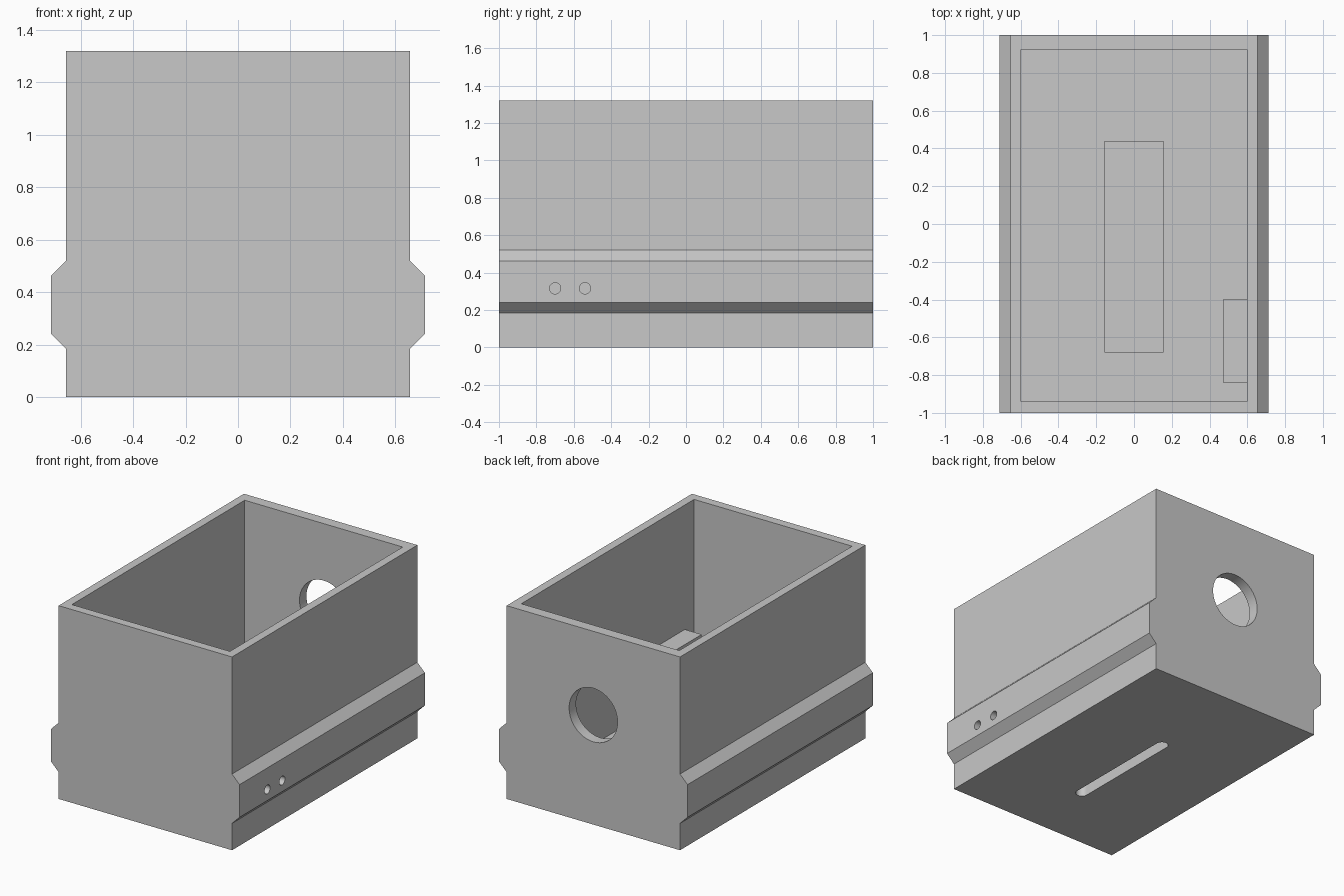
import bpy, bmesh, math
from mathutils import Matrix, Vector

cube = bpy.data.objects.get("Cube")
if cube:
    bpy.data.objects.remove(cube, do_unlink=True)

grey = bpy.data.materials.new("plain grey")
grey.use_nodes = True
tone = (0.58, 0.58, 0.58, 1)
grey.diffuse_color = tone
grey.node_tree.nodes["Principled BSDF"].inputs["Base Color"].default_value = tone


def prism(name, outline, depth):
    """Extrude a closed outline of 3D points along the vector depth."""
    bm = bmesh.new()
    face = bm.faces.new([bm.verts.new(p) for p in outline])
    extruded = bmesh.ops.extrude_face_region(bm, geom=[face])["geom"]
    verts = [g for g in extruded if isinstance(g, bmesh.types.BMVert)]
    bmesh.ops.translate(bm, vec=Vector(depth), verts=verts)
    bmesh.ops.recalc_face_normals(bm, faces=bm.faces)
    mesh = bpy.data.meshes.new(name)
    bm.to_mesh(mesh)
    bm.free()
    mesh.materials.append(grey)
    obj = bpy.data.objects.new(name, mesh)
    bpy.context.collection.objects.link(obj)
    return obj


def box(name, x, y, z):
    corners = [(x[0], y[0]), (x[1], y[0]), (x[1], y[1]), (x[0], y[1])]
    return prism(name, [(a, b, z[0]) for a, b in corners], (0, 0, z[1] - z[0]))


def ring(radius, steps, start=0.0, sweep=math.tau):
    return [(radius * math.cos(start + sweep * i / steps),
             radius * math.sin(start + sweep * i / steps)) for i in range(steps)]


def carve(obj, cutters):
    """Apply a difference boolean for every cutter."""
    bpy.context.view_layer.objects.active = obj
    for cutter in cutters:
        mod = obj.modifiers.new("cut", "BOOLEAN")
        mod.operation = "DIFFERENCE"
        mod.solver = "EXACT"
        mod.object = cutter
        bpy.ops.object.modifier_apply(modifier=mod.name)


# Housing section: upright box with a chamfered rail on both sides
wall, rail, top = 0.655, 0.712, 1.32
side = [(wall, 0), (wall, 0.183), (rail, 0.24), (rail, 0.463), (wall, 0.52), (wall, top)]
section = side + [(-x, z) for x, z in reversed(side)]
housing = prism("housing", [(x, -1, z) for x, z in section], (0, 2, 0))

# Pad on the floor and screw block on the side wall
floor = 0.06
pad = box("floor_pad", (-0.157, 0.157), (-0.68, 0.44), (floor - 0.01, 0.15))
block = box("screw_block", (0.47, 0.605), (-0.84, -0.4), (floor - 0.01, 0.47))

# Cutters: open cavity, round port in the back wall, blind slot, screw holes
cavity = box("cavity_cutter", (-0.597, 0.597), (-0.94, 0.925), (floor, top + 0.2))
port = prism("port_cutter", [(x, 0.8, 0.748 + z) for x, z in ring(0.183, 64)], (0, 0.4, 0))

slot_radius, slot_reach, slot_y = 0.04, 0.395, -0.12
slot_end = ring(slot_radius, 16, 0, math.pi) + [(-slot_radius, 0)]
slot_outline = [(x, slot_y + slot_reach + y, -0.1) for x, y in slot_end]
slot_outline += [(-x, slot_y - slot_reach - y, -0.1) for x, y in slot_end]
slot = prism("slot_cutter", slot_outline, (0, 0, 0.21))

holes = [prism("screw_hole_cutter", [(0.4, y + a, 0.316 + b) for a, b in ring(0.03, 32)],
               (0.5, 0, 0)) for y in (-0.7, -0.54)]

carve(housing, [cavity, port, slot] + holes)
carve(pad, [slot])
carve(block, holes)
for cutter in [cavity, port, slot] + holes:
    bpy.data.objects.remove(cutter, do_unlink=True)

# Smooth round holes while keeping all hard edges
bpy.ops.object.select_all(action="DESELECT")
for part in (housing, pad, block):
    part.select_set(True)
bpy.context.view_layer.objects.active = housing
bpy.ops.object.shade_smooth_by_angle(angle=math.radians(30))
